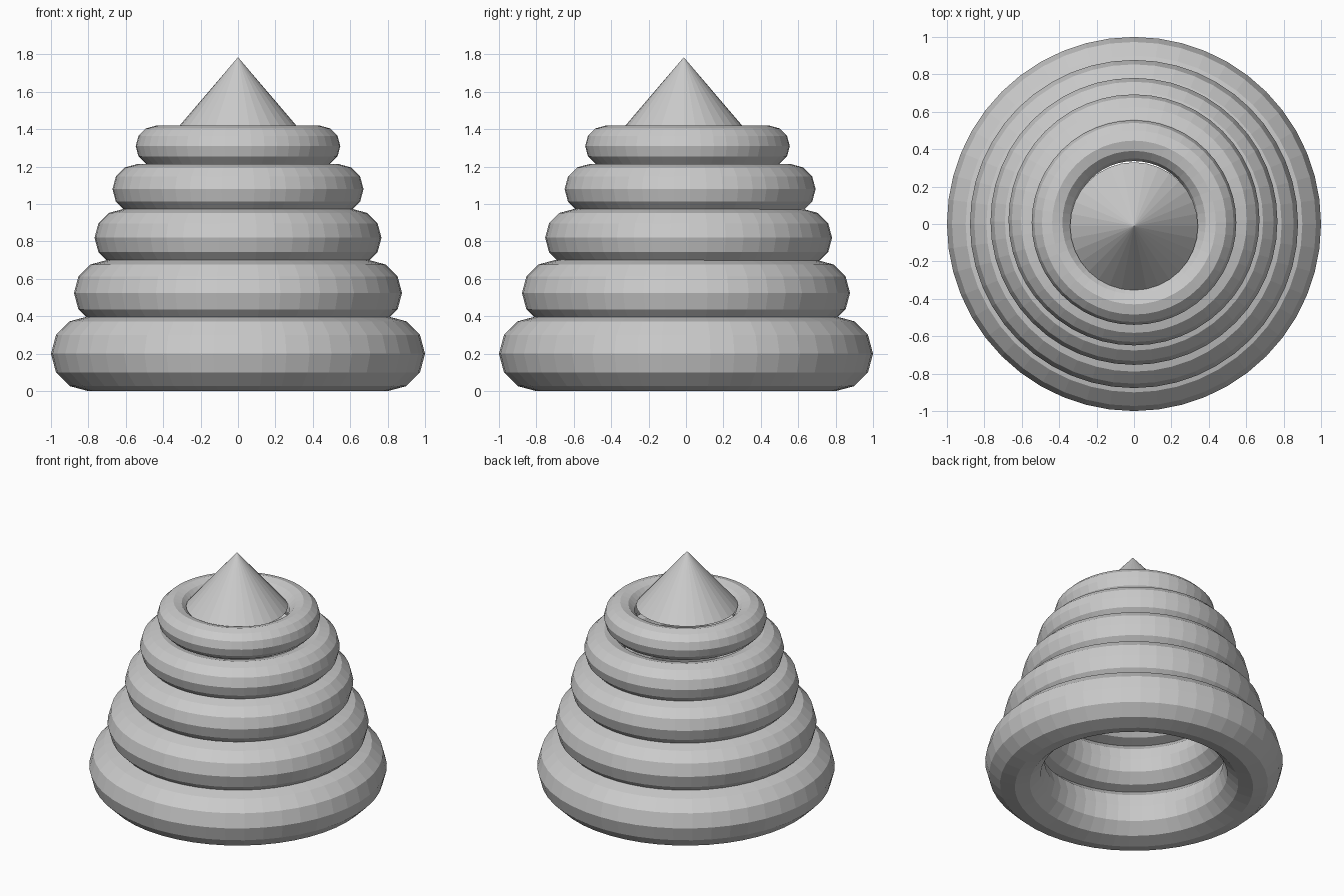
import bpy

if "Cube" in bpy.data.objects:
    bpy.data.objects.remove(bpy.data.objects["Cube"])

# single plain grey
grey = bpy.data.materials.new("plain grey")
grey.diffuse_color = (0.6, 0.6, 0.6, 1.0)
grey.use_nodes = True
grey.node_tree.nodes["Principled BSDF"].inputs["Base Color"].default_value = grey.diffuse_color


def finish(name):
    ob = bpy.context.object
    ob.name = name
    ob.data.materials.clear()
    ob.data.materials.append(grey)
    bpy.ops.object.shade_flat()
    return ob


# stacked rings: (outer radius, centre y, centre z), tube is a fifth of the outer radius
rings = [
    (1.000, 0.000, 0.200),
    (0.877, 0.000, 0.525),
    (0.767, 0.014, 0.820),
    (0.671, 0.022, 1.080),
    (0.547, 0.008, 1.310),
]
for i, (r, y, z) in enumerate(rings):
    bpy.ops.mesh.primitive_torus_add(
        major_radius=0.8 * r, minor_radius=0.2 * r,
        major_segments=48, minor_segments=12, location=(0, y, z))
    finish(f"ring_{i + 1}")

# pointed cap sitting in the top ring
bpy.ops.mesh.primitive_cone_add(
    vertices=32, radius1=0.342, radius2=0, depth=0.4, location=(0, -0.012, 1.585))
finish("cone_tip")
